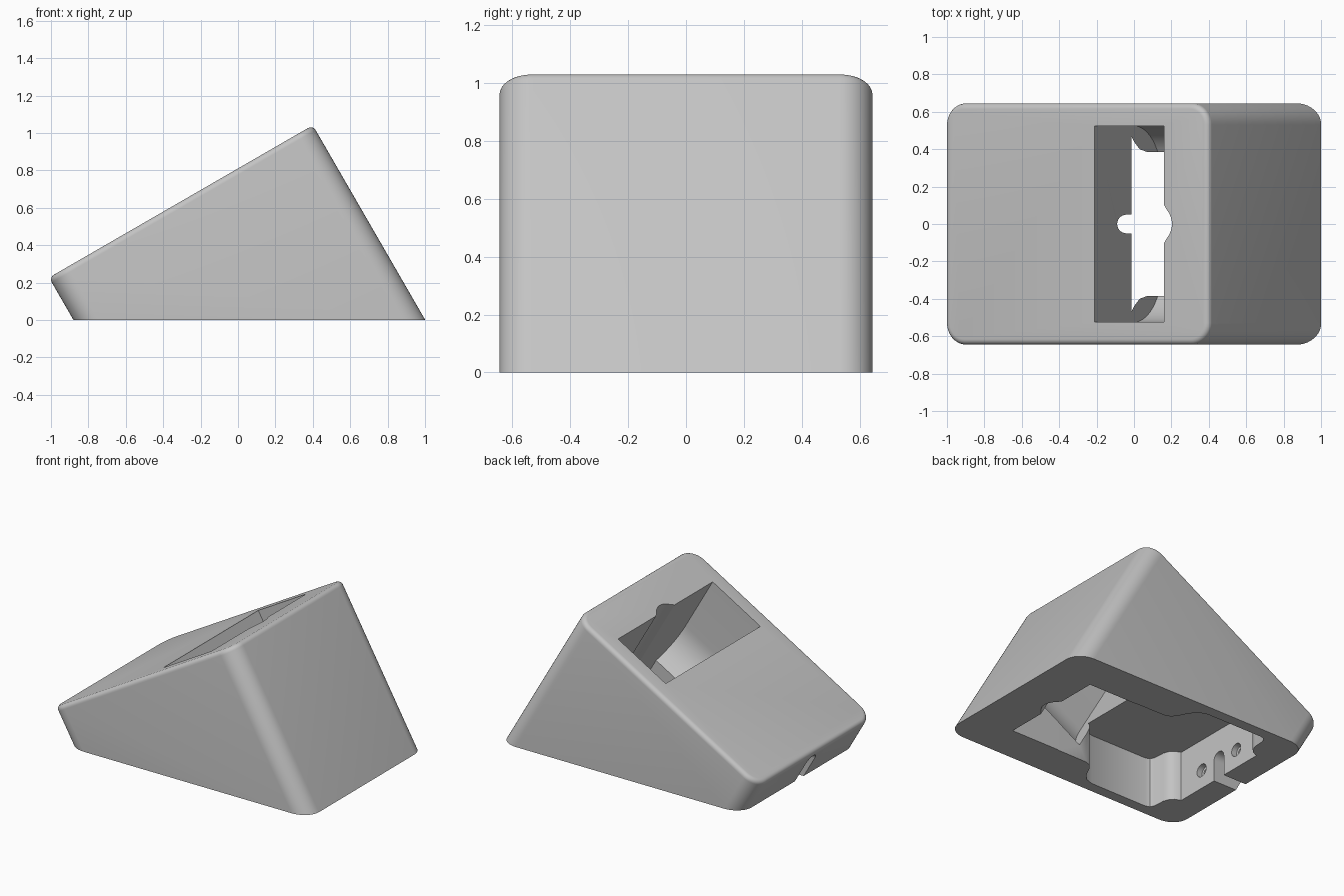
import bpy, bmesh, math
from mathutils import Matrix, Vector

cube = bpy.data.objects.get("Cube")
if cube:
    bpy.data.objects.remove(cube, do_unlink=True)

TILT = Matrix.Translation((0, 0, 0.81)) @ Matrix.Rotation(math.radians(-30), 4, 'Y')
FLAT = Matrix.Identity(4)

grey = bpy.data.materials.new("plain grey")
grey.use_nodes = True
grey.diffuse_color = (0.55, 0.55, 0.55, 1)
grey.node_tree.nodes["Principled BSDF"].inputs["Base Color"].default_value = grey.diffuse_color


def add_object(name, bm):
    bmesh.ops.recalc_face_normals(bm, faces=bm.faces)
    mesh = bpy.data.meshes.new(name)
    bm.to_mesh(mesh)
    bm.free()
    mesh.materials.append(grey)
    obj = bpy.data.objects.new(name, mesh)
    bpy.context.collection.objects.link(obj)
    return obj


def prism(name, profile, axis, lo, hi, frame):
    """Extrude a 2D profile along an axis from lo to hi."""
    bm = bmesh.new()

    def place(a, b):
        return (lo, a, b) if axis == 'X' else (a, b, lo)

    face = bm.faces.new([bm.verts.new(place(a, b)) for a, b in profile])
    step = Vector((hi - lo, 0, 0)) if axis == 'X' else Vector((0, 0, hi - lo))
    out = bmesh.ops.extrude_face_region(bm, geom=[face])
    bmesh.ops.translate(bm, vec=step, verts=[v for v in out["geom"] if isinstance(v, bmesh.types.BMVert)])
    bm.transform(frame)
    return add_object(name, bm)


def mirror_first(pts):
    return pts + [(-a, b) for a, b in reversed(pts)]


def mirror_second(pts):
    return pts + [(a, -b) for a, b in reversed(pts)]


def arc(cx, cy, r, start, end, n):
    return [(cx + r * math.cos(math.radians(start + (end - start) * i / n)),
             cy + r * math.sin(math.radians(start + (end - start) * i / n))) for i in range(n + 1)]


# Tilted block with rounded corners and a softened top rim, trimmed flat at the base
bm = bmesh.new()
bmesh.ops.create_cube(bm, size=1)
bm.transform(Matrix.Translation((-0.3525, 0, -0.8)) @ Matrix.Diagonal((1.629, 1.29, 1.6, 1)))
upright = [e for e in bm.edges if abs(e.verts[0].co.z - e.verts[1].co.z) > 1]
bmesh.ops.bevel(bm, geom=upright, offset=0.115, segments=10, profile=0.5, affect='EDGES')
rim = [e for e in bm.edges if all(abs(v.co.z) < 1e-4 for v in e.verts)]
bmesh.ops.bevel(bm, geom=rim, offset=0.03, segments=5, profile=0.5, affect='EDGES')
bm.transform(TILT)
bmesh.ops.bisect_plane(bm, geom=bm.verts[:] + bm.edges[:] + bm.faces[:],
                       plane_co=(0, 0, 0), plane_no=(0, 0, -1), clear_outer=True)
bmesh.ops.holes_fill(bm, edges=[e for e in bm.edges if e.is_boundary])
stand = add_object("stand_body", bm)

cutters = []

# Device slot with rounded lower corners, open through the base
half = [(0.525, 0.2)] + arc(0.225, -0.42, 0.3, 0, -58.9, 10) + [(0.38, -1.6)]
cutters.append(prism("slot_cutter", mirror_first(half), 'X', -0.2425, 0.185, TILT))

# Flared groove down the upper slot wall
half = [(0.1, 0.11), (0.18, 0.11), (0.19, 0.095), (0.203, 0.075), (0.217, 0.058),
        (0.228, 0.035), (0.234, 0.012)]
cutters.append(prism("groove_cutter", mirror_second(half), 'Z', -1.6, 0.2, TILT))

# Cable cavity in the base
half = [(0.3, 0.383), (0.07, 0.385), (0.03, 0.4), (0, 0.44), (-0.03, 0.5), (-0.07, 0.55),
        (-0.13, 0.57), (-0.57, 0.57), (-0.6, 0.56), (-0.615, 0.53), (-0.62, 0.45),
        (-0.635, 0.41), (-0.66, 0.385), (-0.7, 0.37)]
cutters.append(prism("cavity_cutter", mirror_second(half), 'Z', -0.2, 0.35, FLAT))

# Round-ended plug notch between the cavity and the slot
half = [(0.06, 0.05)] + arc(-0.04, 0, 0.05, 90, 174, 7)
cutters.append(prism("notch_cutter", mirror_second(half), 'Z', 0.25, 0.58, FLAT))

# Arched cable exit through the low end
half = [(0.048, -0.2)] + arc(0, 0.145, 0.048, 0, 84, 7)
cutters.append(prism("cable_exit_cutter", mirror_first(half), 'X', -1.2, -0.65, FLAT))

# Stepped screw holes either side of the cable exit
for side in (-1, 1):
    for radius, depth in ((0.045, 0.04), (0.026, 0.14)):
        ring = arc(side * 0.17, 0.13, radius, 0, 345, 23)
        cutters.append(prism("screw_hole_cutter", ring, 'X', -0.7 - depth, -0.66, FLAT))

# Carve the stand
bpy.context.view_layer.objects.active = stand
for cutter in cutters:
    cutter.hide_render = True
    mod = stand.modifiers.new(cutter.name, 'BOOLEAN')
    mod.operation = 'DIFFERENCE'
    mod.solver = 'EXACT'
    mod.object = cutter
    bpy.ops.object.modifier_apply(modifier=mod.name)
    bpy.data.objects.remove(cutter, do_unlink=True)

bpy.ops.object.select_all(action='DESELECT')
stand.select_set(True)
bpy.ops.object.shade_smooth_by_angle(angle=math.radians(30))
